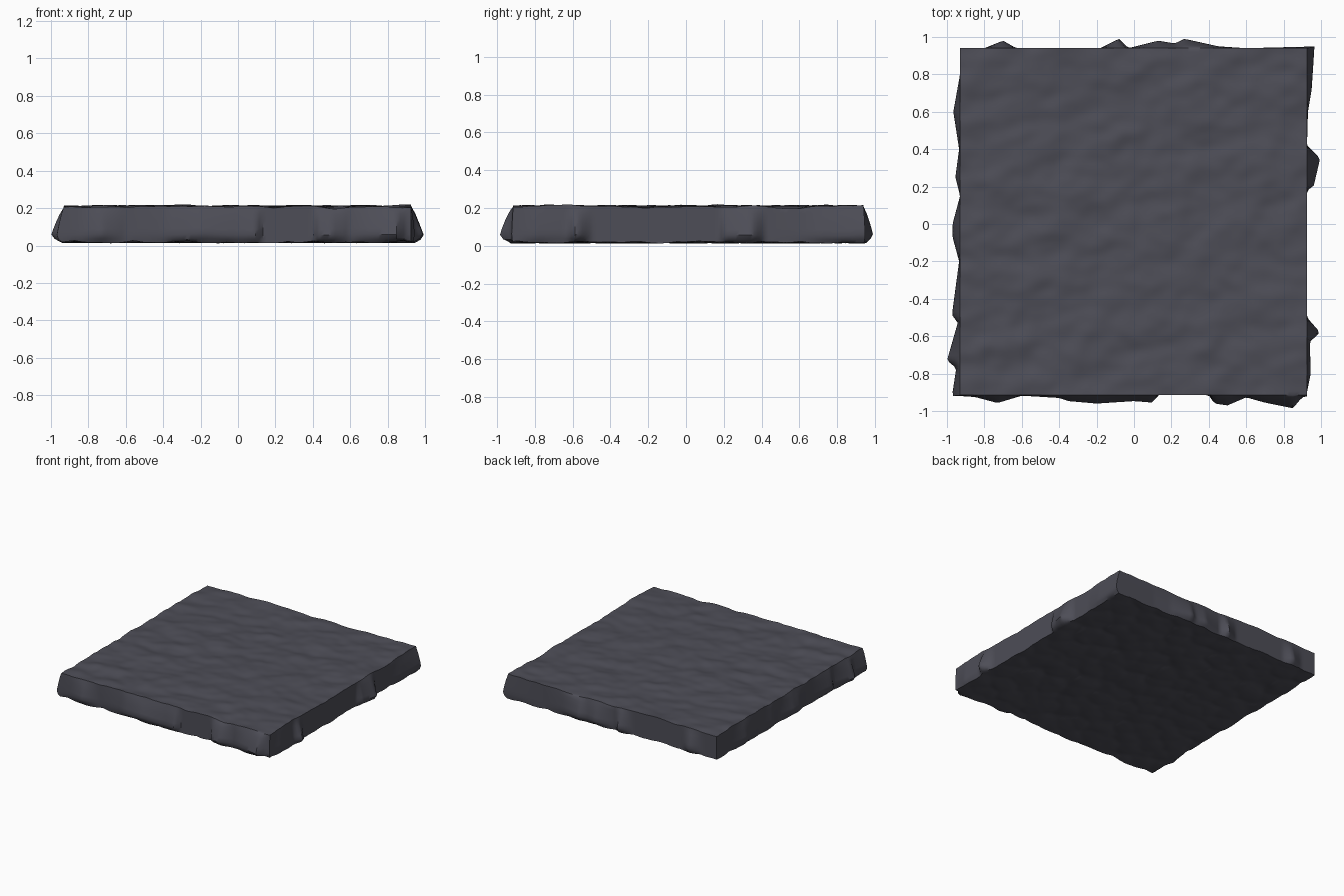
import bpy, bmesh, math
from mathutils import Vector, noise

if "Cube" in bpy.data.objects:
    bpy.data.objects.remove(bpy.data.objects["Cube"])

N = 96                                   # grid steps along each side
X0, X1, Y0, Y1 = -0.93, 0.925, -0.915, 0.94

# Outward bulge of each ragged side: (position along side, offset)
LEFT = [(-1, .03), (-.9, .04), (-.77, .02), (-.73, .07), (-.52, .01), (-.5, .04), (-.46, .04),
        (-.2, .005), (-.07, .04), (0, .04), (.15, 0), (.25, .025), (.4, .005), (.6, .036), (.8, 0), (1, 0)]
RIGHT = [(-1, 0), (-.9, 0), (-.8, .02), (-.63, .015), (-.58, .07), (-.5, 0), (.18, 0), (.2, .035),
         (.35, .07), (.42, 0), (.6, .005), (.72, .025), (.95, .04)]
FRONT = [(-1, 0), (-.85, .01), (-.73, .042), (-.6, .003), (-.4, .015), (-.35, .032), (-.2, .045), (0, .032),
         (.1, .04), (.13, 0), (.4, 0), (.43, .045), (.5, .055), (.6, .012), (.7, .04), (.85, .07), (.9, .01), (1, 0)]
BACK = [(-1, 0), (-.8, 0), (-.7, .04), (-.63, 0), (-.18, 0), (-.08, .05), (-.03, 0), (.13, .04),
        (.22, .025), (.27, .05), (.45, .01), (.6, 0), (.8, .005), (1, .01)]

# Edge cross-section from bottom to top: (height, share of the bulge)
SECTION = [(.028, .3), (.035, .75), (.06, 1), (.09, .85), (.13, .62), (.17, .35), (.195, .12), (.206, 0)]
K = len(SECTION) - 1


def bulge(table, t):
    for (a, p), (b, q) in zip(table, table[1:]):
        if t <= b:
            return p + (q - p) * max(0, (t - a) / (b - a))
    return table[-1][1]


def top_height(x, y):
    n = noise.noise(Vector((x * 5, y * 8 - x * 2, 1.3)))
    m = noise.noise(Vector((x * 11, y * 14, 7.1)))
    return 0.207 + 0.014 * n + 0.006 * m


def bottom_height(x, y):
    w = 0.25 * noise.noise(Vector((x * 9, y * 9, 4)))
    d = noise.voronoi(Vector((x * 7 + w, y * 7 - w, 2.5)))[0]
    return 0.012 + 0.022 * min(d[0], 0.9) ** 2


def position(i, j, k):
    x = X0 + (X1 - X0) * i / N
    y = Y0 + (Y1 - Y0) * j / N
    z, f = SECTION[k]
    bx, by = x, y
    if k == K:
        z = top_height(x, y)
    elif k == 0:
        z = bottom_height(x, y)
    else:
        z += 0.008 * noise.noise(Vector((x * 6, y * 6, k * 0.4)))
    if i == 0:
        bx -= f * bulge(LEFT, y)
    if i == N:
        bx += f * bulge(RIGHT, y)
    if j == 0:
        by -= f * bulge(FRONT, x)
    if j == N:
        by += f * bulge(BACK, x)
    return bx, by, z


bm = bmesh.new()
verts = {}


def vert(key):
    if key not in verts:
        verts[key] = bm.verts.new(position(*key))
    return verts[key]


def quad(*keys):
    bm.faces.new([vert(k) for k in keys])


# Top and underside
for i in range(N):
    for j in range(N):
        for k in (0, K):
            quad((i, j, k), (i + 1, j, k), (i + 1, j + 1, k), (i, j + 1, k))

# Four ragged walls
for a in range(N):
    for k in range(K):
        for e in (0, N):
            quad((a, e, k), (a + 1, e, k), (a + 1, e, k + 1), (a, e, k + 1))
            quad((e, a, k), (e, a + 1, k), (e, a + 1, k + 1), (e, a, k + 1))

bmesh.ops.recalc_face_normals(bm, faces=bm.faces)
mesh = bpy.data.meshes.new("stone_slab")
bm.to_mesh(mesh)
bm.free()
slab = bpy.data.objects.new("stone_slab", mesh)
bpy.context.collection.objects.link(slab)

# Dark slate colour
mat = bpy.data.materials.new("dark_slate")
mat.diffuse_color = (0.075, 0.075, 0.095, 1)
mat.use_nodes = True
mat.node_tree.nodes["Principled BSDF"].inputs["Base Color"].default_value = mat.diffuse_color
mesh.materials.append(mat)

bpy.context.view_layer.objects.active = slab
slab.select_set(True)
bpy.ops.object.shade_smooth_by_angle(angle=math.radians(40))
